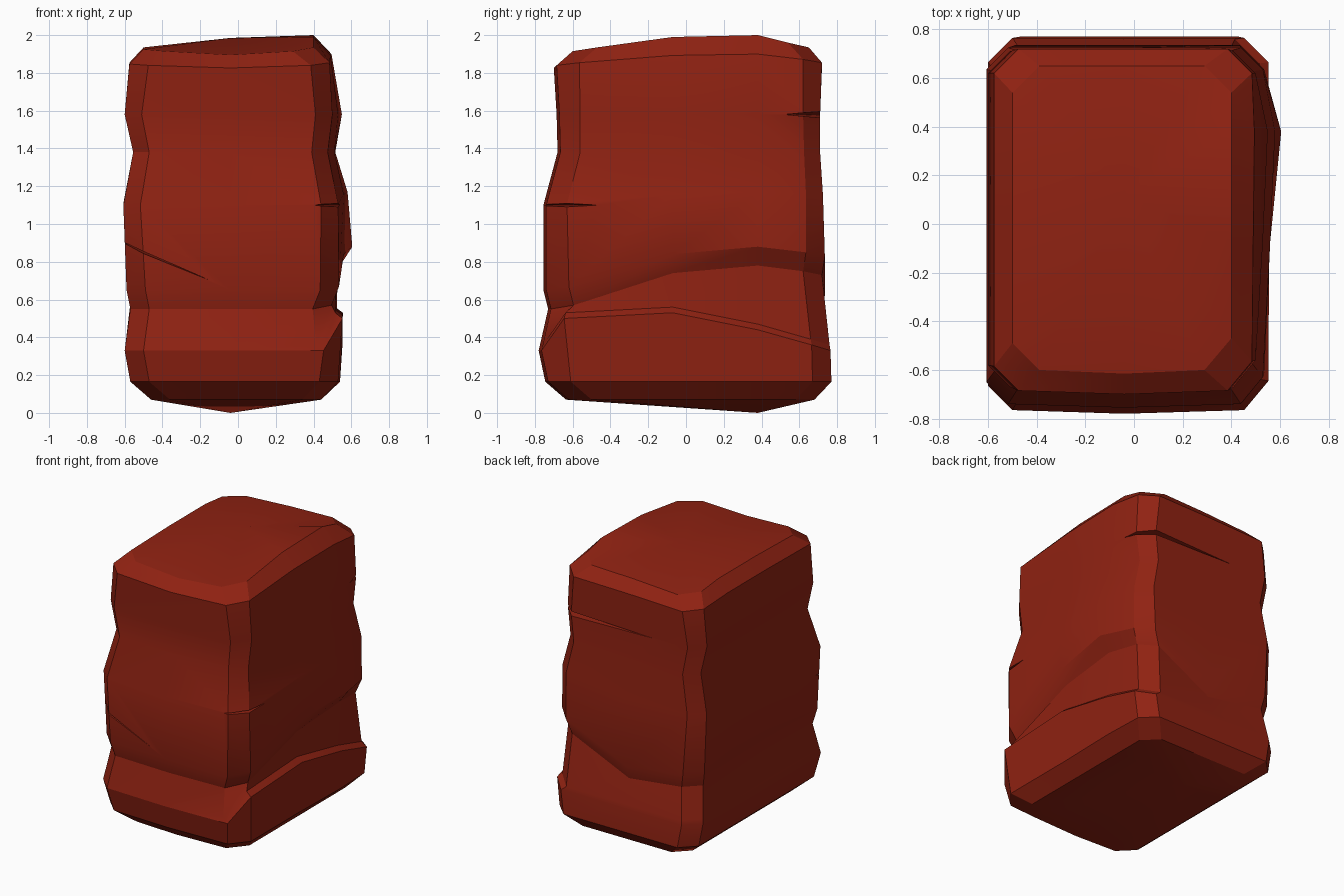
import bpy, bmesh
from math import radians

if "Cube" in bpy.data.objects:
    bpy.data.objects.remove(bpy.data.objects["Cube"])

mat = bpy.data.materials.new("red_rock")
mat.diffuse_color = (0.28, 0.016, 0.006, 1)
mat.use_nodes = True
mat.node_tree.nodes["Principled BSDF"].inputs["Base Color"].default_value = mat.diffuse_color

# Ring table: z, left x, right x, front y, back y, chamfer,
# right bulges (middle, rear), back-middle offset, left-side offset, shift set, shift weight
rings = [
    (0.07, -.46, .44, -.62, .68, .1, 0, .0, 0, 0, "ledge", 0),
    (0.165, -.57, .53, -.73, .77, .1, 0, .01, 0, 0, "ledge", 0),
    (0.33, -.60, .553, -.765, .765, .1, .002, .0, 0, 0, "step", 1),
    (0.36, -.596, .515, -.758, .76, .1, .0, .005, 0, 0, "step", 1),
    (0.55, -.57, .495, -.715, .72, .1, .02, .035, -.02, .015, "ledge", 1),
    (0.65, -.59, .535, -.74, .735, .1, .025, .07, 0, 0, "ledge", 1),
    (1.10, -.607, .53, -.74, .725, .09, .03, .05, 0, 0, "ledge", .3),
    (1.38, -.555, .475, -.665, .71, .085, .035, .04, 0, 0, "ledge", 0),
    (1.58, -.60, .50, -.67, .71, .09, .03, .05, 0, 0, "ledge", 0),
    (1.84, -.575, .485, -.685, .72, .1, .005, .01, 0, 0, "tilt", .7),
    (1.915, -.50, .40, -.60, .65, .11, 0, 0, 0, 0, "tilt", 1),
]
# Height shifts of the ledge, lower step and top, for the 14 columns around the rock
shift = {
    "ledge": [0, 0, 0, .02, .19, .23, .2, .18, -.03, .03, .03, .03, .03, 0],
    "step": [0, 0, 0, .17, .2, .11, .03, 0, 0, 0, 0, 0, 0, 0],
    "tilt": [0, -.02, 0, .02, .075, .085, .045, .02, .01, -.01, 0, .02, .02, .01],
}


def outline(xl, xr, yf, yb, c, r1, r2, back, left):
    return [(xl + c, yf), (-.04, yf - .015), (xr - c, yf), (xr, yf + c + .02),
            (xr + r1, -.07), (xr + r2, .38), (xr, yb - c), (xr - c, yb),
            (-.04, yb + back), (xl + c, yb), (xl, yb - c),
            (xl + left, .35), (xl + left, -.07), (xl, yf + c)]


# Rock body lofted through the rings
bm = bmesh.new()
loops = []
for z, *shape, kind, w in rings:
    loops.append([bm.verts.new((x, y, z + w * shift[kind][i]))
                  for i, (x, y) in enumerate(outline(*shape))])
n = 14
for lo, hi in zip(loops, loops[1:]):
    for i in range(n):
        j = (i + 1) % n
        bm.faces.new((lo[i], lo[j], hi[j], hi[i]))
low = bm.verts.new((-.04, .38, 0))
top = bm.verts.new((-.04, .12, 1.985))
for i in range(n):
    j = (i + 1) % n
    bm.faces.new((loops[0][j], loops[0][i], low))
    bm.faces.new((loops[-1][i], loops[-1][j], top))
bmesh.ops.recalc_face_normals(bm, faces=bm.faces)
me = bpy.data.meshes.new("rock_pillar")
bm.to_mesh(me)
bm.free()
rock = bpy.data.objects.new("rock_pillar", me)
bpy.context.collection.objects.link(rock)
me.materials.append(mat)

bpy.context.view_layer.objects.active = rock
rock.select_set(True)
bpy.ops.object.shade_smooth_by_angle(angle=radians(25))


# Thin wedge cracks cut into the corners
def crack(name, a, b, c, h):
    up, dn = (c[0], c[1], c[2] + h), (c[0], c[1], c[2] - h)
    k = bmesh.new()
    v = [k.verts.new(p) for p in (a, b, up, dn)]
    for f in ((0, 1, 2), (0, 3, 1), (0, 2, 3), (1, 3, 2)):
        k.faces.new([v[i] for i in f])
    bmesh.ops.recalc_face_normals(k, faces=k.faces)
    m = bpy.data.meshes.new(name)
    k.to_mesh(m)
    k.free()
    m.materials.append(mat)
    o = bpy.data.objects.new(name, m)
    bpy.context.collection.objects.link(o)
    o.hide_render = True
    o.hide_set(True)
    mod = rock.modifiers.new(name, 'BOOLEAN')
    mod.operation = 'DIFFERENCE'
    mod.solver = 'EXACT'
    mod.object = o


crack("front_crack_cutter", (.40, -.75, 1.1), (.555, -.43, 1.1), (.60, -.82, 1.1), .03)
crack("back_crack_cutter", (-.27, .72, 1.575), (.53, .52, 1.58), (.60, .80, 1.58), .03)
crack("left_crack_cutter", (-.10, -.765, .68), (-.615, -.60, .91), (-.66, -.80, .91), .012)
